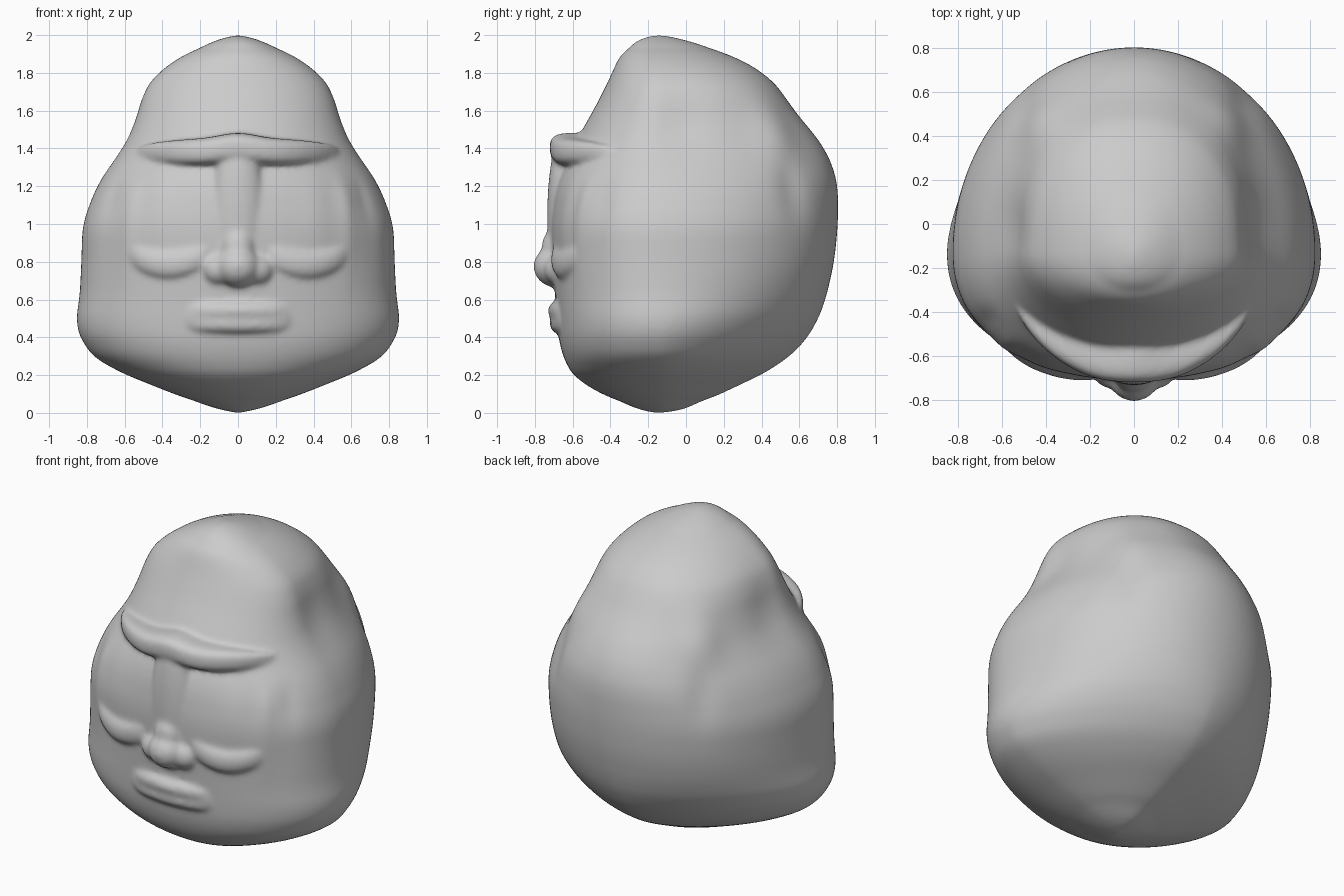
import bpy, bmesh
from math import sin, cos, pi, exp

if "Cube" in bpy.data.objects:
    bpy.data.objects.remove(bpy.data.objects["Cube"])

# Head sections: z, half width, front y, back y
ROWS = [
    (0.00, 0.00, -0.17, -0.12), (0.02, 0.11, -0.26, 0.01), (0.05, 0.21, -0.34, 0.08),
    (0.10, 0.34, -0.44, 0.17), (0.15, 0.46, -0.56, 0.30), (0.20, 0.58, -0.605, 0.40),
    (0.25, 0.72, -0.63, 0.49), (0.35, 0.81, -0.67, 0.61), (0.47, 0.86, -0.68, 0.69),
    (0.60, 0.835, -0.69, 0.74), (0.80, 0.825, -0.705, 0.785), (1.00, 0.82, -0.715, 0.805),
    (1.20, 0.745, -0.69, 0.805), (1.30, 0.68, -0.65, 0.78), (1.40, 0.61, -0.60, 0.735),
    (1.50, 0.565, -0.55, 0.66), (1.60, 0.53, -0.49, 0.57), (1.70, 0.50, -0.44, 0.51),
    (1.80, 0.43, -0.39, 0.42), (1.90, 0.28, -0.35, 0.24), (1.95, 0.18, -0.31, 0.09),
    (1.98, 0.10, -0.24, -0.02), (2.00, 0.00, -0.17, -0.13)]
YC = -0.13


def lerp_row(z):
    z = min(max(z, 0), 2)
    for a, b in zip(ROWS, ROWS[1:]):
        if z <= b[0]:
            t = (z - a[0]) / (b[0] - a[0])
            return [a[i] + (b[i] - a[i]) * t for i in (1, 2, 3)]


def section(z):
    d = min(0.07, z, 2 - z)
    rows = [lerp_row(z + k * d / 3) for k in range(-3, 4)]
    return [sum(r[i] for r in rows) / 7 for i in range(3)]


def front_exp(z):
    return 2.0 + 0.2 * exp(-((z - 0.65) / 0.6) ** 4)


def back_exp(z):
    return 1.5 + 0.53 / (1 + exp(-(z - 0.52) / 0.1)) + 0.2 * exp(-((z - 1.7) / 0.2) ** 2)


def face_y(x, z):
    w, f, b = section(z)
    n = front_exp(z)
    return YC + (f - YC) * max(0, 1 - min(1, abs(x) / w) ** n) ** (1 / n)


def mesh_object(name, rings):
    bm = bmesh.new()
    vs = [[bm.verts.new(p) for p in r] for r in rings]
    for a, b in zip(vs, vs[1:]):
        for i in range(len(a)):
            j = (i + 1) % len(a)
            bm.faces.new((a[i], a[j], b[j], b[i]))
    bm.faces.new(vs[0])
    bm.faces.new(vs[-1])
    bmesh.ops.recalc_face_normals(bm, faces=bm.faces)
    me = bpy.data.meshes.new(name)
    bm.to_mesh(me)
    bm.free()
    ob = bpy.data.objects.new(name, me)
    bpy.context.collection.objects.link(ob)
    return ob


def spow(v, e):
    return (1 if v >= 0 else -1) * abs(v) ** e


# Hair clumps, grooves, side locks, cheeks: x, y, z, size, height, vertical size
BUMPS = [(0.43, 0.47, 1.5, 0.13, 0.035, 0.18), (0.55, 0.60, 1.3, 0.09, -0.035, 0.22),
         (0.53, -0.02, 1.5, 0.14, -0.02, 0.2), (0.56, -0.53, 1.0, 0.05, 0.018, 0.25),
         (0.66, -0.43, 1.05, 0.05, -0.012, 0.25), (0.40, -0.60, 1.05, 0.08, 0.008, 0.2)]


def head():
    rings = []
    N, M = 160, 120
    for k in range(M + 1):
        z = 1 - cos(pi * k / M)
        w, f, b = section(z)
        ring = []
        for i in range(N):
            a = 2 * pi * i / N
            c, s = cos(a), sin(a)
            n = back_exp(z) if s > 0 else front_exp(z)
            r = (abs(c) ** n + abs(s) ** n) ** (-1 / n)
            x = (w + 0.004) * c * r
            y = YC + ((b - YC) if s > 0 else (YC - f)) * s * r
            d = sum(h * exp(-((abs(x) - bx) ** 2 + (y - by) ** 2) / q ** 2 - ((z - bz) / v) ** 2)
                    for bx, by, bz, q, h, v in BUMPS)
            ring.append((x + c * d, y + s * d, z))
        rings.append(ring)
    return mesh_object("head", rings)


# Tapered band lying on the face along (x, z) points
def band(name, path, half_len, depth, height, square=1.0, taper=2.0, power=0.6, n=40):
    rings = []
    for k in range(n + 1):
        t = -0.995 + 1.99 * k / n
        x, z = path(t * half_len, t)
        fade = (1 - abs(t) ** taper) ** power
        thin = fade ** 0.4
        y = face_y(x, z)
        e = 0.002
        sl = (face_y(x + e, z) - face_y(x - e, z)) / (2 * e)
        L = (1 + sl * sl) ** 0.5
        ring = []
        for i in range(24):
            a = 2 * pi * i / 24
            o = spow(cos(a), square) * depth * fade
            ring.append((x + o * sl / L, y - o / L, z + spow(sin(a), square) * height * thin))
        rings.append(ring)
    return mesh_object(name, rings)


def blob(name, loc, size):
    bpy.ops.mesh.primitive_uv_sphere_add(segments=32, ring_count=20, location=loc)
    ob = bpy.context.object
    ob.name = name
    ob.scale = size
    return ob


parts = [head()]

# Brow ridge with a slight central peak
parts.append(band("brow_ridge", lambda u, t: (u, 1.38 + 0.025 * exp(-(u / 0.12) ** 2)),
                  0.54, 0.125, 0.078, 0.65, 1.7, 0.9))

# Lips
parts.append(band("lips_base", lambda u, t: (u, 0.507), 0.28, 0.035, 0.085, 1.0, 2.0))
for z, d in ((0.54, 0.045), (0.473, 0.042)):
    parts.append(band("lip", lambda u, t: (u, z), 0.26, d, 0.05, 1.0, 2.0))

# Eyelids and nostrils
for s in (-1, 1):
    parts.append(band("eyelid", lambda u, t: (s * (0.37 + u), 0.785 + 0.06 * t * t),
                      0.21, 0.036, 0.07, 1.0, 2.0))
    parts.append(blob("nostril", (s * 0.1, -0.67, 0.76), (0.09, 0.08, 0.085)))

# Nose and bridge
parts.append(blob("nose_tip", (0, -0.69, 0.775), (0.12, 0.118, 0.11)))
parts.append(blob("nose_root", (0, -0.69, 0.87), (0.09, 0.075, 0.11)))
parts.append(blob("nose_bridge", (0, -0.65, 1.05), (0.14, 0.085, 0.42)))

# Fuse everything into one smooth sculpted head
bpy.ops.object.select_all(action='DESELECT')
for ob in parts:
    ob.select_set(True)
head_obj = parts[0]
bpy.context.view_layer.objects.active = head_obj
bpy.ops.object.join()
rm = head_obj.modifiers.new("fuse", 'REMESH')
rm.mode = 'VOXEL'
rm.voxel_size = 0.013
sm = head_obj.modifiers.new("soften", 'SMOOTH')
sm.factor = 0.5
sm.iterations = 14
for m in ("fuse", "soften"):
    bpy.ops.object.modifier_apply(modifier=m)
bpy.ops.object.shade_smooth()
